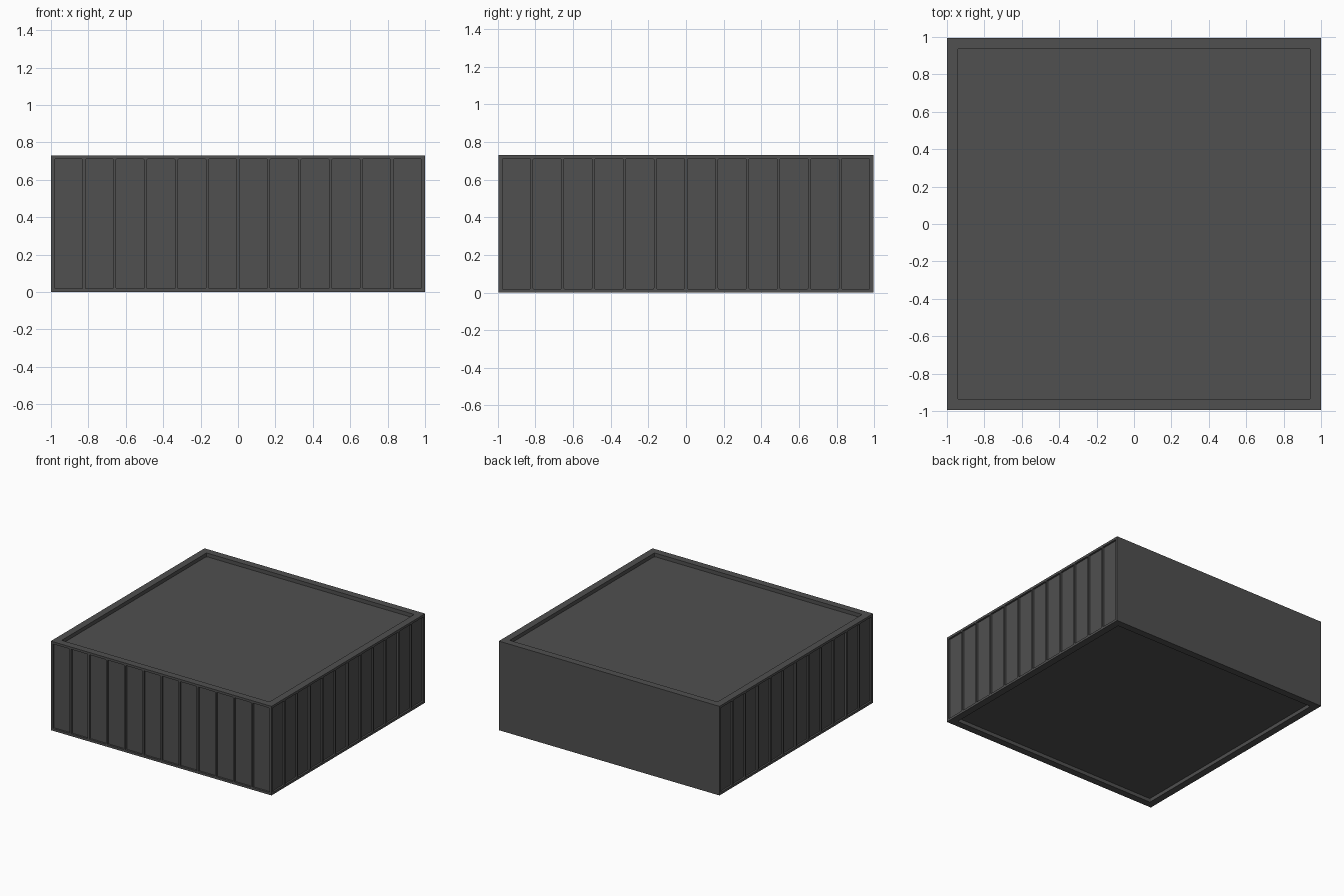
import bpy
import bmesh
from mathutils import Vector

WIDTH, DEPTH, HEIGHT = 2.0, 1.99, 0.73
PANELS = 12
RIB = 0.014

default = bpy.data.objects.get("Cube")
if default:
    bpy.data.objects.remove(default, do_unlink=True)

grey = bpy.data.materials.new("dark grey")
grey.use_nodes = True
colour = (0.08, 0.08, 0.08, 1)
grey.diffuse_color = colour
shader = next(n for n in grey.node_tree.nodes if n.type == "BSDF_PRINCIPLED")
shader.inputs["Base Color"].default_value = colour
shader.inputs["Roughness"].default_value = 0.8

bm = bmesh.new()
bmesh.ops.create_cube(bm, size=1)
bmesh.ops.scale(bm, vec=(WIDTH, DEPTH, HEIGHT), verts=bm.verts)
bmesh.ops.translate(bm, vec=(0, 0, HEIGHT / 2), verts=bm.verts)
bm.normal_update()


def face_towards(direction):
    return max(bm.faces, key=lambda f: f.normal.dot(Vector(direction)))


def inset(faces, border):
    bmesh.ops.inset_individual(bm, faces=faces, thickness=border, use_even_offset=True)


def recess(faces, depth, radius):
    """Sink each face straight in and round the corners of its pocket."""
    walls = []
    for face in faces:
        normal = face.normal.copy()
        floor = bmesh.ops.extrude_discrete_faces(bm, faces=[face])["faces"][0]
        bmesh.ops.translate(bm, vec=-normal * depth, verts=floor.verts)
        rim = set(floor.edges)
        walls += [e for v in floor.verts for e in v.link_edges if e not in rim]
    bmesh.ops.bevel(bm, geom=walls, offset=radius, segments=2,
                    profile=0.5, affect="EDGES")


# Shallow trays in the roof and the underside
for direction in ((0, 0, 1), (0, 0, -1)):
    tray = face_towards(direction)
    inset([tray], 0.058)
    recess([tray], 0.03, 0.008)

# Rows of upright panels on the front and both sides; the back stays plain
for direction, axis in (((0, -1, 0), 0), ((1, 0, 0), 1), ((-1, 0, 0), 1)):
    field = face_towards(direction)
    inset([field], 0.012)
    across = Vector((1, 0, 0)) if axis == 0 else Vector((0, 1, 0))
    span = (WIDTH, DEPTH)[axis] - 0.024
    strips = [field]
    for i in range(1, PANELS):
        geom = strips + list({e for f in strips for e in f.edges})
        geom += list({v for f in strips for v in f.verts})
        cut = bmesh.ops.bisect_plane(bm, geom=geom, dist=1e-5, plane_no=across,
                                     plane_co=across * span * (i / PANELS - 0.5))
        strips = [g for g in cut["geom"] if isinstance(g, bmesh.types.BMFace)]
    inset(strips, RIB / 2)
    recess(strips, 0.015, 0.005)

mesh = bpy.data.meshes.new("panelled_block")
bm.normal_update()
bm.to_mesh(mesh)
bm.free()
mesh.materials.append(grey)
block = bpy.data.objects.new("panelled_block", mesh)
bpy.context.collection.objects.link(block)
